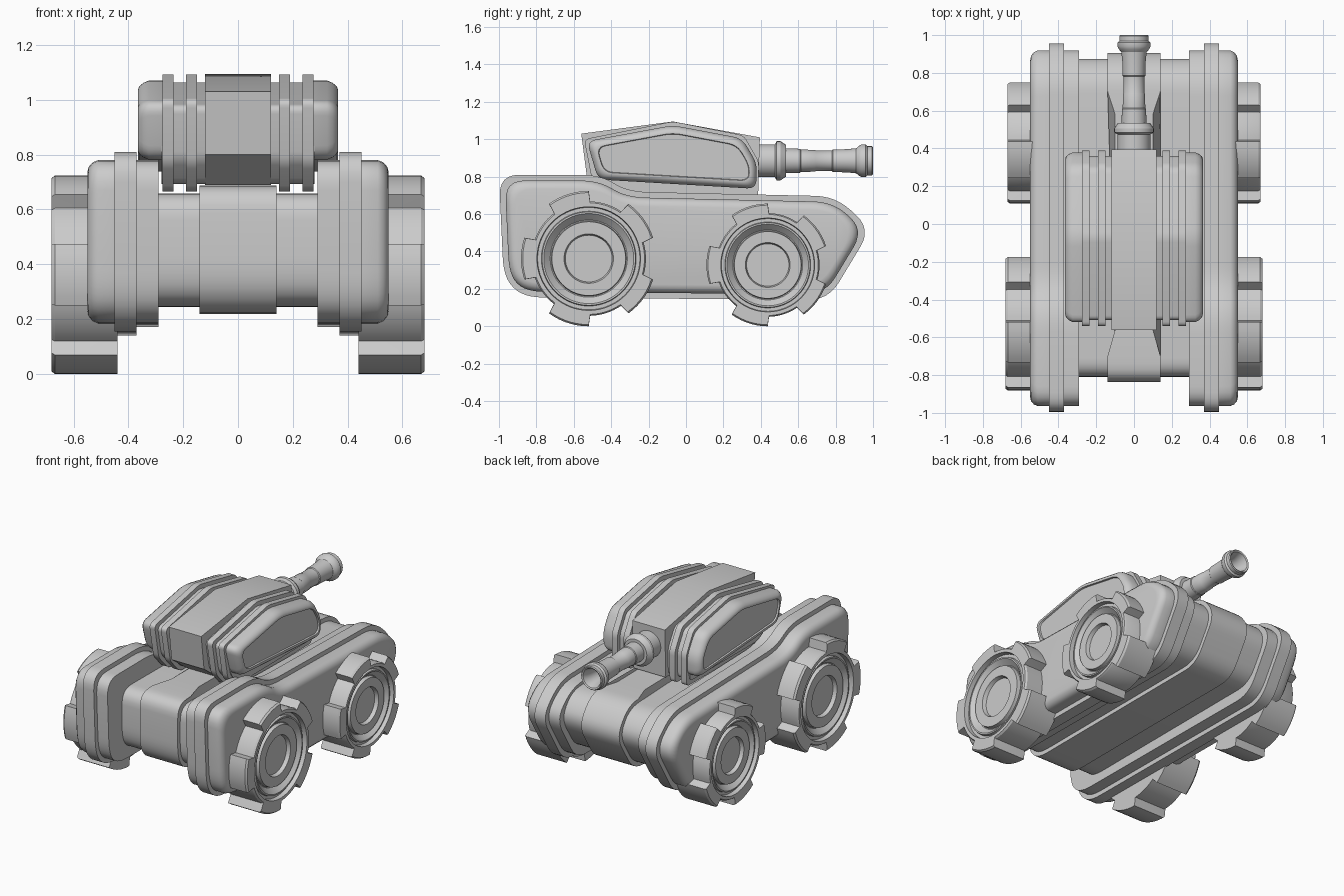
import bpy, bmesh, math
from mathutils import Vector

if "Cube" in bpy.data.objects:
    bpy.data.objects.remove(bpy.data.objects["Cube"])

grey = bpy.data.materials.new("plain grey")
grey.diffuse_color = (0.6, 0.6, 0.6, 1)
grey.use_nodes = True
grey.node_tree.nodes["Principled BSDF"].inputs["Base Color"].default_value = grey.diffuse_color


def inset(pts, d):
    """Move every side of a (y, z) outline inward by d."""
    area = sum(a[0] * b[1] - b[0] * a[1] for a, b in zip(pts, pts[1:] + pts[:1]))
    s = 1 if area > 0 else -1
    out = []
    for i, p in enumerate(pts):
        p = Vector(p)
        e1 = (p - Vector(pts[i - 1])).normalized()
        e2 = (Vector(pts[(i + 1) % len(pts)]) - p).normalized()
        n1, n2 = Vector((-e1.y, e1.x)) * s, Vector((-e2.y, e2.x)) * s
        out.append(tuple(p + (n1 + n2) * d / (1 + n1.dot(n2))))
    return out


def rounded(pts, r, n=6):
    """Round the corners of an outline."""
    if r == 0:
        return pts
    out = []
    for i, p in enumerate(pts):
        p = Vector(p)
        a, b = Vector(pts[i - 1]) - p, Vector(pts[(i + 1) % len(pts)]) - p
        a = p + a.normalized() * min(r, a.length * 0.45)
        b = p + b.normalized() * min(r, b.length * 0.45)
        for k in range(n + 1):
            t = k / n
            out.append(tuple(a * (1 - t) ** 2 + p * 2 * t * (1 - t) + b * t * t))
    return out


def skin(name, rings, mirror=False, angle=32):
    """Join equal rings of 3D points into a closed solid."""
    bm = bmesh.new()
    rows = [[bm.verts.new(p) for p in ring] for ring in rings]
    n = len(rows[0])
    for a, b in zip(rows, rows[1:]):
        for i in range(n):
            j = (i + 1) % n
            bm.faces.new((a[i], a[j], b[j], b[i]))
    bm.faces.new(rows[0][::-1])
    bm.faces.new(rows[-1])
    bmesh.ops.recalc_face_normals(bm, faces=bm.faces)
    me = bpy.data.meshes.new(name)
    bm.to_mesh(me)
    bm.free()
    me.materials.append(grey)
    ob = bpy.data.objects.new(name, me)
    bpy.context.collection.objects.link(ob)
    if mirror:
        ob.modifiers.new("Mirror", 'MIRROR')
    bpy.ops.object.select_all(action='DESELECT')
    ob.select_set(True)
    bpy.context.view_layer.objects.active = ob
    bpy.ops.object.shade_smooth_by_angle(angle=math.radians(angle))
    return ob


def slab(name, pts, sections, r=0.0, mirror=False):
    """Stack a side outline along x; sections are (x, inset)."""
    return skin(name, [[(x, y, z) for y, z in rounded(inset(pts, d), r)]
                       for x, d in sections], mirror)


# Side pods with a raised band
pod = [(-1.0, 0.81), (-0.46, 0.81), (-0.31, 0.72), (0.80, 0.695), (0.99, 0.52),
       (0.76, 0.14), (-0.87, 0.155), (-0.975, 0.26)]
slab("side_pod", pod, [(0.29, 0.03), (0.37, 0.03), (0.37, 0), (0.45, 0), (0.45, 0.03),
                       (0.51, 0.03), (0.53, 0.038), (0.545, 0.055), (0.55, 0.075)],
     0.11, True)

# Hull between the pods
hull = [(-0.81, 0.66), (0.79, 0.645), (0.90, 0.50), (0.74, 0.245), (-0.74, 0.245),
        (-0.81, 0.33)]
slab("hull", hull, [(-0.30, 0), (0.30, 0)], 0.10)

# Raised belt around the hull, narrower on the roof
belt = rounded(inset(hull, -0.027), 0.10)
roof = [(-0.70, 0.688), (-0.56, 0.688), (0.58, 0.676), (0.75, 0.673)]
k = next(i for i in range(len(belt)) if belt[i][0] < -0.6 and belt[i + 1][0] > 0.6)
belt = belt[:k + 1] + [p for p in roof if belt[k][0] < p[0] < belt[k + 1][0]] + belt[k + 1:]


def belt_half(y, z):
    return 0.10 if z > 0.6 and -0.57 < y < 0.59 else 0.14


skin("hull_belt", [[(s * belt_half(y, z), y, z) for y, z in belt] for s in (-1, 1)])

# Turret: spine, ribs, body and rounded cheeks with a sunken panel
spine = [(-0.56, 1.03), (-0.07, 1.095), (0.395, 1.01), (0.385, 0.69), (-0.38, 0.69),
         (-0.53, 0.80)]
slab("turret_spine", spine, [(-0.12, 0), (0.12, 0)])
rib = [(-0.545, 1.0), (-0.07, 1.095), (0.31, 1.02), (0.39, 0.88), (0.385, 0.67),
       (-0.40, 0.665), (-0.50, 0.77)]
slab("turret_body", rib, [(-0.28, 0.028), (0.28, 0.028)], 0.03)
for i, x in enumerate((0.15, 0.235)):
    slab("turret_rib_%d" % (i + 1), rib, [(x, 0), (x + 0.04, 0)], 0.03, True)
cheek = [(-0.53, 0.99), (-0.07, 1.075), (0.30, 1.005), (0.38, 0.87), (0.375, 0.735),
         (-0.47, 0.785)]
slab("turret_cheek", cheek, [(0.27, 0), (0.325, 0), (0.345, 0.008), (0.36, 0.02),
                             (0.365, 0.033), (0.365, 0.04), (0.355, 0.043)], 0.05, True)

# Gun with collar, banded tube and hollow muzzle
gun = [(0.37, 0.088), (0.475, 0.088), (0.485, 0.105), (0.505, 0.105), (0.535, 0.085),
       (0.535, 0.066), (0.61, 0.064), (0.615, 0.060), (0.69, 0.058), (0.695, 0.055),
       (0.78, 0.055), (0.785, 0.060), (0.86, 0.062), (0.91, 0.067), (0.925, 0.080),
       (0.94, 0.088), (0.96, 0.088), (0.97, 0.078), (0.995, 0.078), (1.0, 0.073),
       (0.995, 0.064), (0.94, 0.048), (0.85, 0.045)]
turn = [2 * math.pi * i / 32 for i in range(32)]
skin("gun_barrel", [[(r * math.cos(a), y, 0.885 + r * math.sin(a)) for a in turn]
                    for y, r in gun])


# Wheels with five broad teeth and a stepped hub
def wheel(name, y, z, R, x_out):
    outline = []
    for t in range(5):
        for start, end, r in ((-18, 18, 1.0), (19.5, 52.5, 0.845)):
            for i in range(8):
                a = math.radians(36 + 72 * t + start + (end - start) * i / 7)
                outline.append((a, r))
    rings = []
    for dx, f in ((x_out - 0.44, 1), (0.012, 1), (0, 0.975)):
        rings.append([(x_out - dx, y + R * f * r * math.cos(a), z + R * f * r * math.sin(a))
                      for a, r in outline])
    hub = ((0, 0.765), (0.03, 0.755), (0.03, 0.70), (0.012, 0.69), (0.012, 0.665),
           (0.045, 0.57), (0.045, 0.555), (0.02, 0.545), (0.02, 0.365), (0.045, 0.345))
    for dx, f in hub:
        rings.append([(x_out - dx, y + R * f * math.cos(a), z + R * f * math.sin(a))
                      for a, r in outline])
    skin(name, rings, True, 30)


wheel("rear_wheel", -0.52, 0.362, 0.362, 0.68)
wheel("front_wheel", 0.437, 0.328, 0.328, 0.67)
